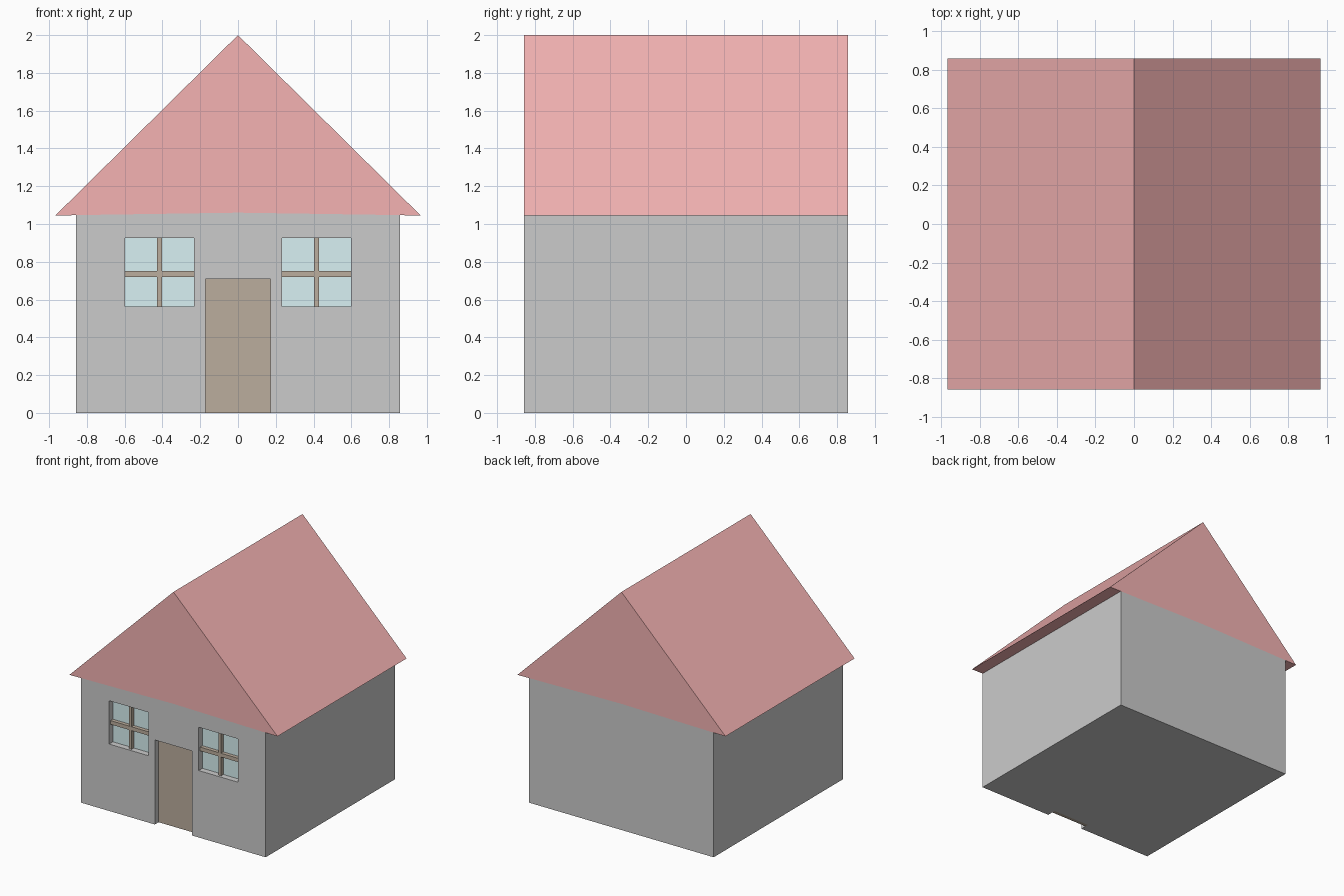
import bpy, bmesh

if "Cube" in bpy.data.objects:
    bpy.data.objects.remove(bpy.data.objects["Cube"])

HALF = 0.857      # half width and depth of the walls
FRONT = -HALF
RECESS = 0.05     # how far door and panes sit back
CUT = 0.08        # depth of the openings


def material(name, rgb):
    m = bpy.data.materials.new(name)
    m.diffuse_color = (*rgb, 1)
    m.use_nodes = True
    m.node_tree.nodes["Principled BSDF"].inputs["Base Color"].default_value = m.diffuse_color
    return m


def prism(name, profile, y0, y1, mat=None):
    """Extrude an (x, z) profile along y."""
    bm = bmesh.new()
    face = bm.faces.new([bm.verts.new((x, y0, z)) for x, z in profile])
    ext = bmesh.ops.extrude_face_region(bm, geom=[face])
    for v in ext["geom"]:
        if isinstance(v, bmesh.types.BMVert):
            v.co.y = y1
    bmesh.ops.recalc_face_normals(bm, faces=bm.faces[:])
    mesh = bpy.data.meshes.new(name)
    bm.to_mesh(mesh)
    bm.free()
    obj = bpy.data.objects.new(name, mesh)
    bpy.context.collection.objects.link(obj)
    if mat:
        mesh.materials.append(mat)
    return obj


def box(name, x0, x1, z0, z1, y0, y1, mat=None):
    return prism(name, [(x0, z0), (x1, z0), (x1, z1), (x0, z1)], y0, y1, mat)


def cut_opening(name, x0, x1, z0, z1):
    cutter = box(name, x0, x1, z0, z1, FRONT - 0.1, FRONT + CUT)
    cutter.hide_render = True
    cutter.hide_set(True)
    mod = walls.modifiers.new(name, "BOOLEAN")
    mod.operation = "DIFFERENCE"
    mod.solver = "EXACT"
    mod.object = cutter


red = material("roof_red", (0.91, 0.45, 0.45))
brown = material("wood_brown", (0.50, 0.42, 0.34))
blue = material("glass_blue", (0.69, 0.88, 0.90))

# Walls and gabled roof, meeting along a slightly raised centre line
walls = prism("walls", [(-HALF, 0), (HALF, 0), (HALF, 1.047), (0, 1.06), (-HALF, 1.047)],
              -HALF, HALF)
prism("roof", [(-0.967, 1.045), (0, 1.06), (0.967, 1.045), (0, 2.0)], -HALF, HALF, red)

# Door set back in its opening
cut_opening("door_cutter", -0.173, 0.173, -0.1, 0.71)
box("door", -0.173, 0.173, 0, 0.71, FRONT + RECESS, FRONT + CUT, brown)

# Two windows: recessed pane with crossing bars
W, Z0, Z1 = 0.182, 0.562, 0.926
for side, cx in (("left", -0.416), ("right", 0.416)):
    cut_opening(f"{side}_window_cutter", cx - W, cx + W, Z0, Z1)
    box(f"{side}_window_pane", cx - W, cx + W, Z0, Z1, FRONT + RECESS, FRONT + CUT, blue)
    box(f"{side}_window_upright_bar", cx - 0.013, cx + 0.013, Z0, Z1,
        FRONT + 0.02, FRONT + RECESS, brown)
    box(f"{side}_window_cross_bar", cx - W, cx + W, 0.72, 0.752,
        FRONT + 0.019, FRONT + RECESS, brown)
